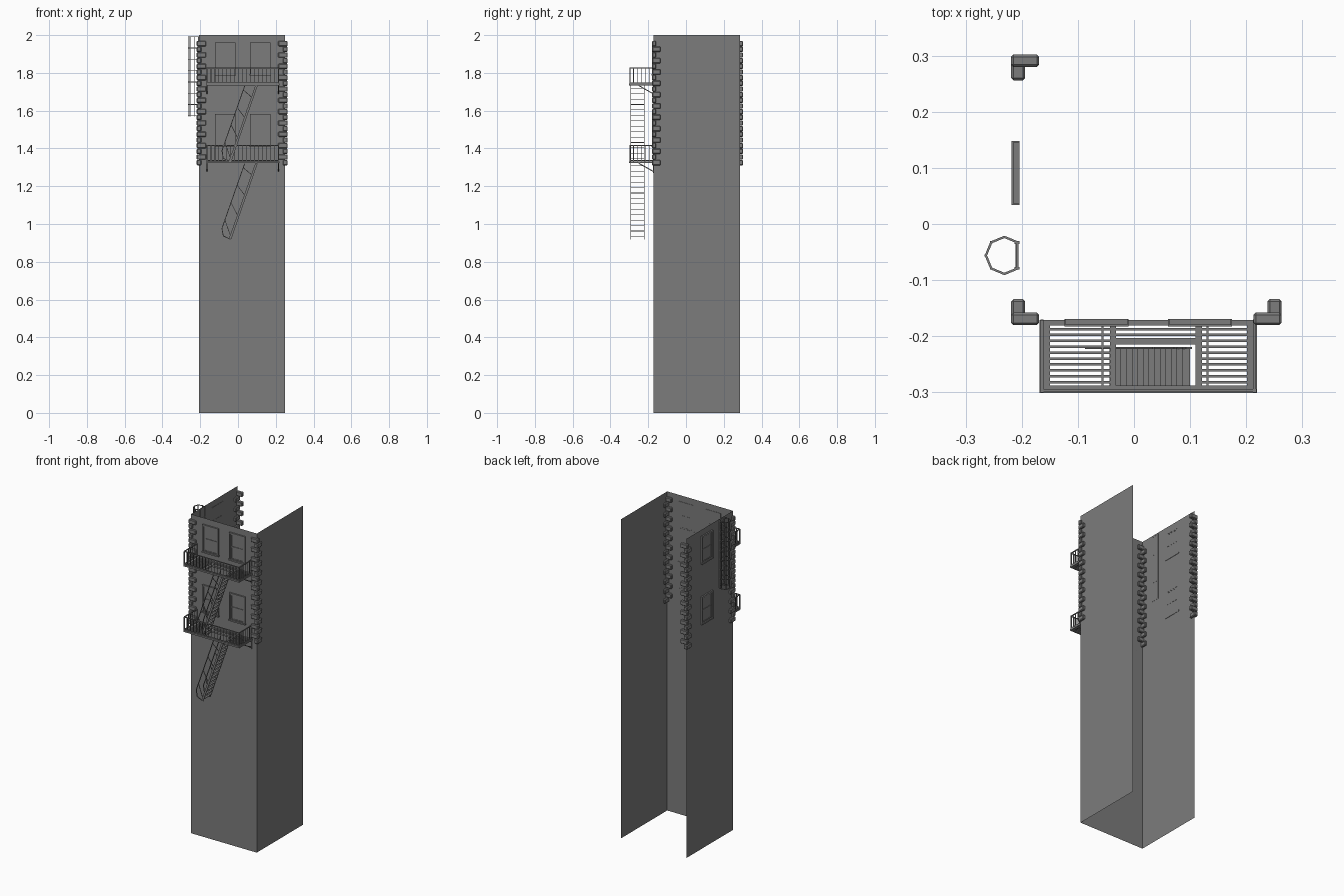
import bpy, bmesh
from math import cos, sin, pi
from mathutils import Vector, Matrix

cube = bpy.data.objects.get("Cube")
if cube:
    bpy.data.objects.remove(cube, do_unlink=True)

# One plain grey for everything
GREY = (0.2, 0.2, 0.2, 1)
grey = bpy.data.materials.new("grey")
grey.use_nodes = True
grey.diffuse_color = GREY
bsdf = grey.node_tree.nodes["Principled BSDF"]
bsdf.inputs["Base Color"].default_value = GREY
bsdf.inputs["Roughness"].default_value = 0.8

# Building outline
X0, X1, Y0, Y1, TOP = -0.206, 0.25, -0.171, 0.287, 2.0


def finish(bm, name, matrix=None, bevel=0):
    mesh = bpy.data.meshes.new(name)
    bm.to_mesh(mesh)
    bm.free()
    mesh.materials.append(grey)
    obj = bpy.data.objects.new(name, mesh)
    bpy.context.collection.objects.link(obj)
    if matrix:
        obj.matrix_world = matrix
    if bevel:
        mod = obj.modifiers.new("worn_edges", "BEVEL")
        mod.width, mod.segments = bevel, 1
    return obj


def box(bm, xs, ys, zs):
    size = Matrix.Diagonal((xs[1] - xs[0], ys[1] - ys[0], zs[1] - zs[0], 1))
    mid = Vector((sum(xs), sum(ys), sum(zs))) / 2
    bmesh.ops.create_cube(bm, size=1, matrix=Matrix.Translation(mid) @ size)


def bar(bm, a, b, w=0.004, d=None):
    """Square bar between two points."""
    a, b = Vector(a), Vector(b)
    turn = (b - a).to_track_quat('Z', 'Y').to_matrix().to_4x4()
    size = Matrix.Diagonal((w, d or w, (b - a).length, 1))
    bmesh.ops.create_cube(bm, size=1, matrix=Matrix.Translation((a + b) / 2) @ turn @ size)


# Three thin walls, open at the back, top and bottom
bm = bmesh.new()
plan = [(X0, Y1), (X0, Y0), (X1, Y0), (X1, Y1)]
low = [bm.verts.new((x, y, 0)) for x, y in plan]
high = [bm.verts.new((x, y, TOP)) for x, y in plan]
for i in range(3):
    bm.faces.new((low[i], low[i + 1], high[i + 1], high[i]))
finish(bm, "walls")


# Corner stones, alternating long on one wall and long on the other
def quoins(name, cx, cy, sx, sy):
    bm = bmesh.new()
    count, bottom, step = 22, 1.31, 0.03
    for i in range(count):
        lx, ly = (0.037, 0.013) if i % 2 else (0.012, 0.037)
        xs = sorted((cx - sx * 0.013, cx + sx * lx))
        ys = sorted((cy - sy * 0.009, cy + sy * ly))
        z = bottom + i * step
        box(bm, xs, ys, (z + 0.001, z + step - 0.001))
    finish(bm, name, bevel=0.004)


quoins("front_right_quoins", X0, Y0, 1, 1)
quoins("front_left_quoins", X1, Y0, -1, 1)
quoins("back_right_quoins", X0, Y1 + 0.006, 1, -1)


# Sash window, made facing -y with its sill line at the origin
def window(name, matrix):
    bm = bmesh.new()
    w, h, t = 0.055, 0.175, 0.009
    for s in (-1, 1):
        box(bm, sorted((s * w, s * (w - t))), (-0.009, 0.002), (0, h))
        box(bm, sorted((s * (w - t), s * (w - 0.015))), (-0.005, 0.001), (t, h - t))
    box(bm, (t - w, w - t), (-0.009, 0.002), (h - t, h))
    box(bm, (-w - 0.002, w + 0.002), (-0.012, 0.002), (0, t))
    for z in (t, h * 0.48, h - t - 0.006):
        box(bm, (t - w, w - t), (-0.005, 0.001), (z, z + 0.006))
    box(bm, (t - w, w - t), (-0.002, -0.0005), (t, h - t))
    finish(bm, name, matrix)


for level, z in (("lower", 1.408), ("upper", 1.786)):
    window(level + "_front_window_right", Matrix.Translation((-0.067, Y0, z)))
    window(level + "_front_window_left", Matrix.Translation((0.118, Y0, z)))
    window(level + "_side_window",
           Matrix.Translation((X0, 0.091, z)) @ Matrix.Rotation(-pi / 2, 4, 'Z'))


# Fire escape balcony with slatted floor, hatch, railing and brackets
BX0, BX1, BY = -0.168, 0.219, -0.301


def balcony(level, z):
    bm = bmesh.new()
    floor = (z, z + 0.01)
    box(bm, (BX0, BX0 + 0.018), (BY, Y0), floor)
    box(bm, (BX1 - 0.018, BX1), (BY, Y0), floor)
    box(bm, (BX0, BX1), (BY, BY + 0.013), floor)
    box(bm, (BX0, BX1), (Y0 - 0.01, Y0), floor)
    for x in (-0.043, 0.11):
        box(bm, (x, x + 0.011), (BY, Y0), floor)
    for x in (-0.056, 0.131):
        box(bm, (x - 0.002, x + 0.002), (BY, Y0), floor)
    box(bm, (-0.043, 0.121), (-0.215, -0.203), floor)
    for i in range(10):
        y = -0.284 + i * 0.0105
        spans = [(BX0, BX1)] if y > -0.2 else [(BX0, -0.04), (0.115, BX1)]
        for xs in spans:
            box(bm, xs, (y, y + 0.0045), (z + 0.003, z + 0.008))
    finish(bm, level + "_balcony_floor")

    bm = bmesh.new()
    rail, inset = z + 0.093, 0.004
    xa, xb, yf = BX0 + inset, BX1 - inset, BY + inset
    for h in (rail, z + 0.014):
        bar(bm, (xa, yf, h), (xb, yf, h), 0.005)
        for x in (xa, xb):
            bar(bm, (x, yf, h), (x, Y0, h), 0.005)
    for i in range(19):
        x = xa + (xb - xa) * i / 18
        bar(bm, (x, yf, z), (x, yf, rail), 0.006 if i in (0, 18) else 0.003)
    for i in range(1, 7):
        y = yf + (Y0 - yf) * i / 6 - 0.002
        for x in (xa, xb):
            bar(bm, (x, y, z), (x, y, rail), 0.003)
    finish(bm, level + "_balcony_railing")

    bm = bmesh.new()
    for x in (xa, xb):
        bar(bm, (x, -0.25, z), (x, Y0, z - 0.045), 0.005)
        bar(bm, (x, Y0 - 0.002, z), (x, Y0 - 0.002, z - 0.052), 0.005)
    finish(bm, level + "_balcony_brackets")


# Steep stair hanging below a balcony, with a handrail on each side
def stair(level, z):
    bm = bmesh.new()
    ya, yb = -0.292, -0.221
    top, foot = Vector((0.098, 0, z)), Vector((-0.042, 0, z - 0.402))
    rail_top, rail_foot = Vector((0.035, 0, z - 0.003)), Vector((-0.085, 0, z - 0.345))
    for y in (ya, yb):
        side = Vector((0, y, 0))
        bar(bm, top + side, foot + side, 0.004, 0.012)
        bar(bm, rail_top + side, rail_foot + side, 0.004)
        bend = Vector((-0.078, y, z - 0.385))
        bar(bm, rail_foot + side, bend, 0.004)
        bar(bm, bend, foot + side, 0.004)
        for i in range(4):
            f = 0.06 + i * 0.27
            bar(bm, rail_top.lerp(rail_foot, f) + side,
                top.lerp(foot, f + 0.1) + side, 0.003)
    for i in range(14):
        p = top.lerp(foot, (i + 0.5) / 14)
        box(bm, (p.x - 0.007, p.x + 0.007), (ya, yb), (p.z - 0.0015, p.z + 0.0015))
    finish(bm, level + "_stair")


for level, z in (("lower", 1.322), ("upper", 1.733)):
    balcony(level, z)
    stair(level, z)

# Roof ladder on the side wall
LZ0, LZ1, LY = 1.57, 1.993, -0.056
bm = bmesh.new()
for s in (-1, 1):
    box(bm, (-0.213, -0.204), (LY + s * 0.023 - 0.0025, LY + s * 0.023 + 0.0025), (LZ0, LZ1))
for i in range(15):
    z = LZ0 + 0.015 + i * 0.028
    bar(bm, (-0.209, LY - 0.023, z), (-0.209, LY + 0.023, z), 0.004)
finish(bm, "roof_ladder")

# Safety cage: seven-cornered hoops joined by upright bars
bm = bmesh.new()
ring = [(-0.231 + 0.033 * cos(a), LY + 0.033 * sin(a))
        for a in (pi / 4 * k for k in range(1, 8))]
for i in range(8):
    z = LZ0 + 0.003 + i * (LZ1 - LZ0 - 0.005) / 7
    for k in range(7):
        p, q = ring[k], ring[(k + 1) % 7]
        bar(bm, (*p, z), (*q, z), 0.004)
for x, y in ring[1:6]:
    bar(bm, (x, y, LZ0), (x, y, LZ1), 0.004)
finish(bm, "ladder_cage")
